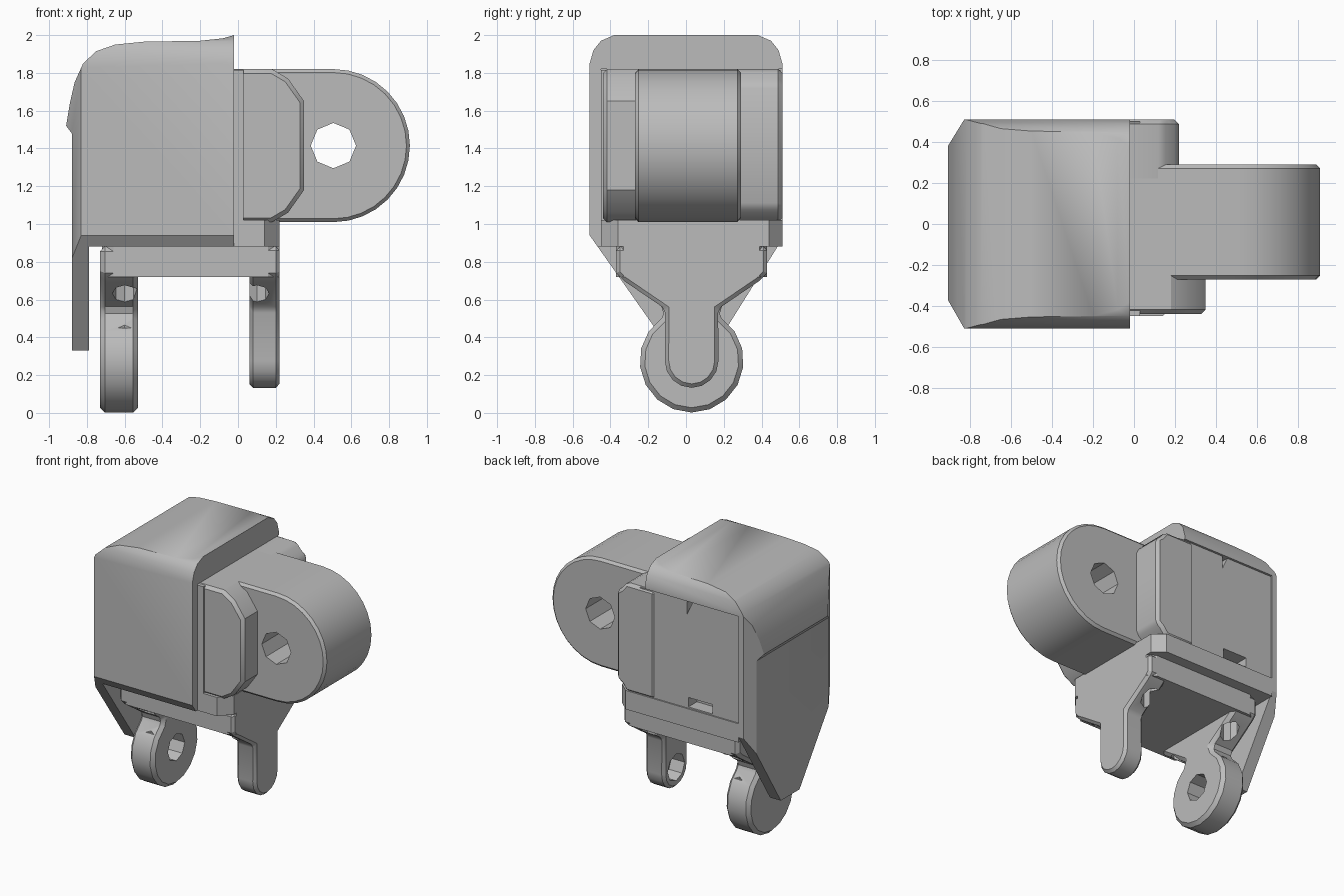
import bpy, bmesh, math
from mathutils import Vector

cube = bpy.data.objects.get("Cube")
if cube:
    bpy.data.objects.remove(cube, do_unlink=True)

grey = bpy.data.materials.new("plain grey")
grey.use_nodes = True
colour = (0.5, 0.5, 0.5, 1)
grey.diffuse_color = colour
grey.node_tree.nodes["Principled BSDF"].inputs["Base Color"].default_value = colour


def prism(name, outline, axis, lo, hi):
    """Extrude a 2D outline along an axis; outline uses the other two axes in order."""
    def place(p, d):
        return {"x": (d, p[0], p[1]), "y": (p[0], d, p[1]), "z": (p[0], p[1], d)}[axis]
    bm = bmesh.new()
    face = bm.faces.new([bm.verts.new(place(p, lo)) for p in outline])
    ext = bmesh.ops.extrude_face_region(bm, geom=[face])
    moved = [g for g in ext["geom"] if isinstance(g, bmesh.types.BMVert)]
    bmesh.ops.translate(bm, verts=moved, vec=Vector(place((0, 0), hi - lo)))
    bmesh.ops.recalc_face_normals(bm, faces=bm.faces)
    mesh = bpy.data.meshes.new(name)
    bm.to_mesh(mesh)
    bm.free()
    ob = bpy.data.objects.new(name, mesh)
    ob.data.materials.append(grey)
    bpy.context.collection.objects.link(ob)
    return ob


def box(name, x, y, z):
    return prism(name, [(x[0], y[0]), (x[1], y[0]), (x[1], y[1]), (x[0], y[1])], "z", *z)


def arc(cx, cz, r, start, end, n):
    angles = [math.radians(start + (end - start) * i / n) for i in range(n + 1)]
    return [(cx + r * math.cos(a), cz + r * math.sin(a)) for a in angles]


def octagon(cx, cy, r):
    return arc(cx, cy, r, 0, 315, 7)


def apply(ob, mod):
    bpy.ops.object.select_all(action="DESELECT")
    bpy.context.view_layer.objects.active = ob
    ob.select_set(True)
    bpy.ops.object.modifier_apply(modifier=mod.name)


def combine(ob, tool, operation):
    mod = ob.modifiers.new("cut", "BOOLEAN")
    mod.object, mod.operation, mod.solver = tool, operation, "EXACT"
    apply(ob, mod)
    bpy.data.objects.remove(tool, do_unlink=True)


def finish(ob, bevel=0, angle=30):
    if bevel:
        mod = ob.modifiers.new("edge", "BEVEL")
        mod.width, mod.segments, mod.limit_method = bevel, 1, "ANGLE"
        mod.angle_limit = math.radians(50)
        apply(ob, mod)
    bpy.ops.object.select_all(action="DESELECT")
    bpy.context.view_layer.objects.active = ob
    ob.select_set(True)
    bpy.ops.object.shade_smooth_by_angle(angle=math.radians(angle))


# Cover: three silhouettes intersected, then hollowed out
cover = prism("cover", [
    (-0.88, 0.33), (-0.79, 0.33), (-0.79, 0.88), (-0.02, 0.88), (-0.02, 2.0),
    (-0.08, 1.983), (-0.2, 1.97), (-0.5, 1.965), (-0.65, 1.95), (-0.75, 1.915),
    (-0.82, 1.85), (-0.865, 1.75), (-0.89, 1.64), (-0.91, 1.52), (-0.88, 1.48)], "y", -0.6, 0.6)
side_shape = prism("side_shape", [
    (-0.08, 0.33), (0.14, 0.33), (0.51, 0.92), (0.51, 1.85), (0.49, 1.92), (0.45, 1.97),
    (0.38, 2.0), (-0.38, 2.0), (-0.45, 1.97), (-0.49, 1.92), (-0.51, 1.85), (-0.51, 0.94)],
    "x", -1, 0.1)
plan_shape = prism("plan_shape", [
    (-0.91, -0.37), (-0.83, -0.51), (0.1, -0.51), (0.1, 0.51), (-0.83, 0.51), (-0.91, 0.38)],
    "z", 0.2, 2.1)
combine(cover, side_shape, "INTERSECT")
combine(cover, plan_shape, "INTERSECT")
combine(cover, box("hollow", (-0.79, 0.2), (-0.45, 0.7), (0.2, 1.82)), "DIFFERENCE")
finish(cover)

# Housing inside the cover, open to the rear
housing = box("housing", (-0.8, 0.03), (-0.45, 0.5), (1.015, 1.815))
combine(housing, box("slot", (-0.57, -0.37), (0.4, 0.6), (1.03, 1.1)), "DIFFERENCE")
combine(housing, prism("nick", [(-0.42, 1.85), (-0.36, 1.72), (-0.36, 1.85)], "y", 0.42, 0.6),
        "DIFFERENCE")
finish(housing)


# Cheeks on both sides of the knuckle
def cheek(name, reach, lo, hi, corner):
    ob = prism(name, [
        (-0.1, 1.01), (reach - corner, 1.01), (reach - corner * 0.5, 1.06),
        (reach, 1.01 + corner), (reach, 1.82 - corner), (reach - corner * 0.5, 1.77),
        (reach - corner, 1.82), (-0.1, 1.82)], "y", lo, hi)
    finish(ob, 0.022)


cheek("front_cheek", 0.35, -0.44, -0.2, 0.17)
cheek("rear_cheek", 0.22, 0.2, 0.51, 0.08)

# Knuckle with a round end and an eight sided pin hole
knuckle = prism("knuckle", [(-0.05, 1.82), (-0.05, 1.01)] + arc(0.505, 1.415, 0.405, -90, 90, 16),
                "y", -0.27, 0.29)
finish(knuckle, 0.018)
combine(knuckle, prism("pin_hole", octagon(0.505, 1.415, 0.12), "y", -0.5, 0.5), "DIFFERENCE")
finish(knuckle)

# Mounting plate with clipped corners
plate = prism("mounting_plate", [
    (-0.79, -0.45), (0.14, -0.45), (0.22, -0.36), (0.22, 0.44), (0.14, 0.51), (-0.79, 0.51)],
    "z", 0.88, 1.02)
finish(plate)

# Bracket under the plate
bracket = prism("bracket", [
    (-0.72, -0.33), (-0.66, -0.37), (0.16, -0.37), (0.22, -0.33),
    (0.22, 0.39), (0.16, 0.43), (-0.66, 0.43), (-0.72, 0.39)], "z", 0.72, 0.89)


# Lugs hanging from the bracket, each flared at the root
def lug(name, tip, lo, hi, hole_lo, hole_hi, bevel):
    root_front = [(-0.11, 0.55), (-0.33, 0.7), (-0.37, 0.74), (-0.37, 0.88)]
    root_rear = [(0.43, 0.88), (0.43, 0.74), (0.39, 0.7), (0.17, 0.55)]
    ob = prism(name, root_rear + tip + root_front, "x", lo, hi)
    finish(ob, bevel)
    combine(ob, prism("bore", octagon(0.03, 0.285, 0.1), "x", hole_lo, hole_hi), "DIFFERENCE")
    return ob


left_lug = lug("left_lug", arc(0.03, 0.275, 0.142, 0, -180, 8), 0.06, 0.22, 0.0, 0.17, 0.02)
right_lug = lug("right_lug", arc(0.03, 0.277, 0.275, 55, -235, 14), -0.73, -0.53, -0.68, -0.4, 0.025)

# Screw sockets drilled up through the flares
for ob in (bracket, left_lug, right_lug):
    for x in (-0.6, 0.1):
        for y in (-0.23, 0.29):
            combine(ob, prism("socket", octagon(x, y, 0.065), "z", 0.45, 0.76), "DIFFERENCE")
    finish(ob)
